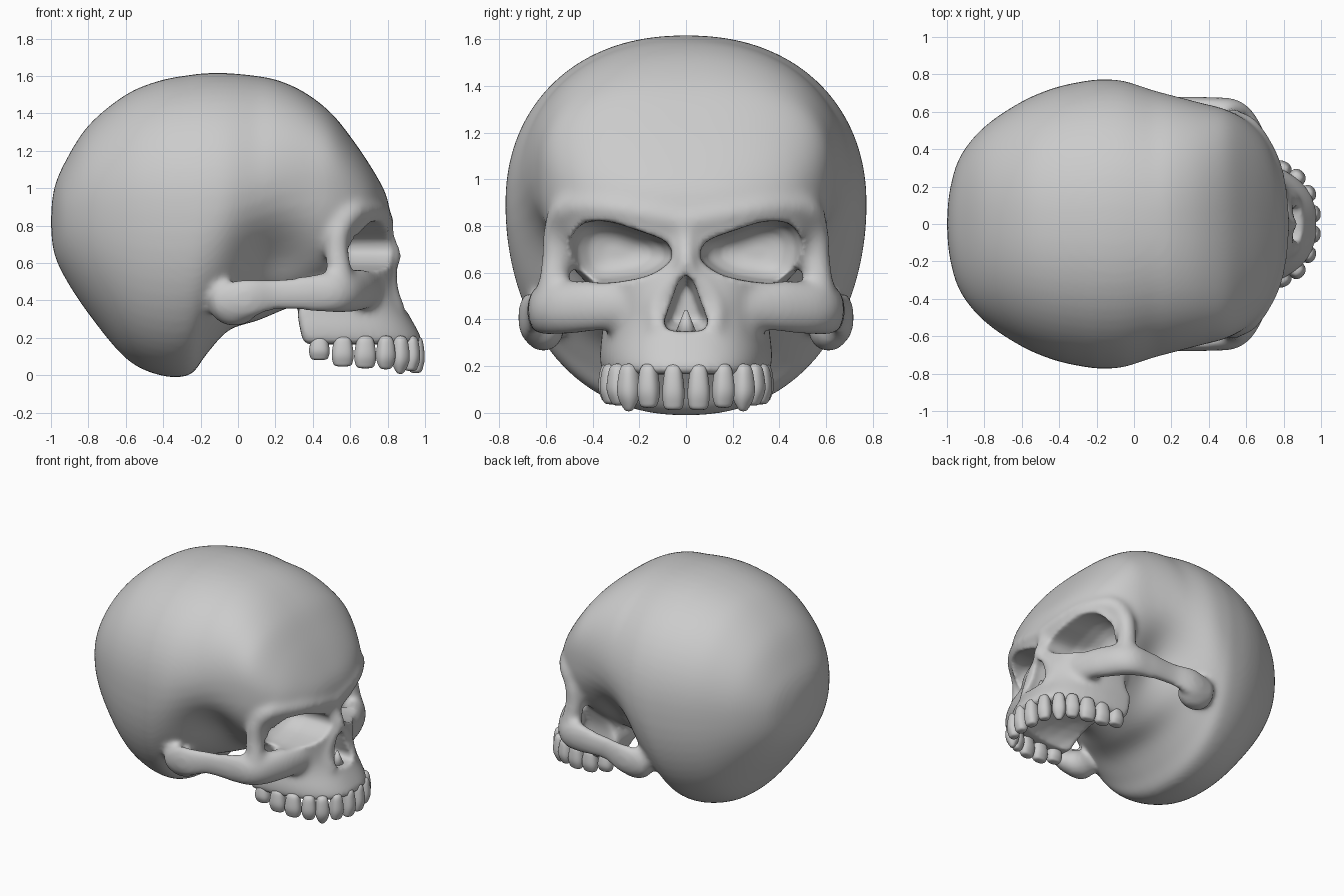
import bpy, bmesh, math
from mathutils import Matrix, Vector

if "Cube" in bpy.data.objects:
    bpy.data.objects.remove(bpy.data.objects["Cube"])


def spline(rows, per, closed=False):
    """Catmull-Rom interpolation through rows of any width."""
    n, out = len(rows), []
    for i in range(n if closed else n - 1):
        idx = [i - 1, i, i + 1, i + 2]
        idx = [k % n if closed else min(max(k, 0), n - 1) for k in idx]
        a, b, c, d = (rows[k] for k in idx)
        for j in range(per):
            t = j / per
            out.append([0.5 * (2 * q + (r - p) * t + (2 * p - 5 * q + 4 * r - s) * t * t
                               + (3 * q - p - 3 * r + s) * t ** 3)
                        for p, q, r, s in zip(a, b, c, d)])
    if not closed:
        out.append(list(rows[-1]))
    return out


def loft(bm, rings):
    """Closed skin through rings with equal point counts."""
    vs = [[bm.verts.new(p) for p in r] for r in rings]
    n = len(vs[0])
    for a, b in zip(vs, vs[1:]):
        for i in range(n):
            j = (i + 1) % n
            bm.faces.new((a[i], a[j], b[j], b[i]))
    bm.faces.new(vs[0])
    bm.faces.new(vs[-1][::-1])


def blob(bm, p, r):
    m = Matrix.Translation(p) @ Matrix.Diagonal((*r, 1))
    bmesh.ops.create_icosphere(bm, subdivisions=3, radius=1, matrix=m)


def ridge(bm, path, per=6):
    """Mirrored bony ridge; path rows are x, y, z, side radius, height radius."""
    for x, y, z, r, h in spline(path, per):
        for s in (1, -1):
            blob(bm, (x, s * y, z), (r, r, h))


def spow(v, e):
    return math.copysign(abs(v) ** e, v)


def finish(bm, name):
    bmesh.ops.recalc_face_normals(bm, faces=bm.faces)
    me = bpy.data.meshes.new(name)
    bm.to_mesh(me)
    bm.free()
    me.polygons.foreach_set("use_smooth", [True] * len(me.polygons))
    ob = bpy.data.objects.new(name, me)
    bpy.context.collection.objects.link(ob)
    return ob


bone = bmesh.new()

# braincase: x, half width, top, bottom, height of greatest width
case = [(-1.0, .02, .85, .79, .82), (-.985, .18, .99, .66, .83), (-.93, .36, 1.13, .53, .85),
        (-.8, .52, 1.335, .33, .87), (-.6, .655, 1.50, .09, .87), (-.42, .73, 1.575, .0, .87),
        (-.26, .765, 1.605, .0, .87), (-.17, .775, 1.615, .11, .87), (-.05, .77, 1.615, .24, .88),
        (.1, .725, 1.60, .29, .92), (.22, .69, 1.575, .34, .97), (.36, .65, 1.51, .40, 1.0),
        (.5, .61, 1.40, .48, 1.0), (.62, .54, 1.25, .52, .93), (.72, .43, 1.10, .56, .87),
        (.79, .25, .97, .66, .83), (.815, .03, .86, .80, .83)]
rings = []
for x, w, top, bot, zc in spline(case, 5):
    e = 2 / (2.2 + .4 * min(max((x - .1) / .4, 0), 1))
    ring = []
    for k in range(64):
        c, s = math.cos(k * math.tau / 64), math.sin(k * math.tau / 64)
        z = zc + (top - zc if s > 0 else zc - bot) * spow(s, e)
        # hollow of the temple
        dent = .28 * math.exp(-((x - .2) / .2) ** 2 - (max(0, z - .56) / .24) ** 2)
        ring.append((x, w * spow(c, e) * (1 - dent), z))
    rings.append(ring)
loft(bone, rings)

# upper jaw: height, front, back, half width
jaw = [(.165, .975, .36, .35), (.19, .985, .345, .365), (.26, .95, .33, .37), (.34, .905, .32, .36),
       (.43, .865, .36, .36), (.56, .835, .42, .40), (.7, .81, .5, .44)]
rings = []
for z, xf, xb, w in spline(jaw, 4):
    ring = []
    for k in range(33):
        a = -math.pi / 2 + math.pi * k / 32
        ring.append((xb + (xf - xb) * spow(math.cos(a), 2 / 2.5), w * spow(math.sin(a), 2 / 2.5), z))
    rings.append(ring)
loft(bone, rings)

# brow and outer eye rim
ridge(bone, [(.765, 0, .815, .07, .06), (.755, .15, .845, .07, .06), (.715, .33, .875, .07, .06),
             (.615, .49, .875, .075, .07), (.545, .545, .79, .065, .07),
             (.53, .555, .66, .065, .07), (.55, .57, .5, .07, .08)])
# cheekbone and arch back to the ear
ridge(bone, [(.71, .28, .46, .06, .10), (.645, .43, .455, .075, .115), (.545, .58, .445, .08, .115),
             (.40, .63, .44, .05, .105), (.2, .645, .43, .04, .09), (.05, .675, .41, .045, .11),
             (-.09, .645, .40, .06, .10)])
# nasal bones and rim of the nose opening
ridge(bone, [(.785, 0, .80, .045, .04), (.80, 0, .72, .045, .04), (.835, 0, .65, .042, .04),
             (.825, .02, .60, .04, .04), (.815, .09, .53, .04, .04), (.825, .13, .44, .04, .04),
             (.855, .12, .36, .04, .04)])
# ear base and tooth-bearing rim
for s in (1, -1):
    blob(bone, (-.02, s * .61, .36), (.13, .09, .10))

skull = finish(bone, "skull")

# cutters: eye sockets, nose opening, palate
cut = bmesh.new()
eye = spline([(.06, .68), (.09, .735), (.21, .782), (.34, .82), (.445, .81), (.495, .74),
              (.487, .637), (.445, .572), (.34, .555), (.17, .585), (.08, .637)], 4, True)
for s in (1, -1):
    loft(cut, [[(x, s * (.29 + (y - .29) * f), .69 + (z - .69) * f) for y, z in eye]
               for x, f in ((1.1, 1), (.75, 1), (.6, .98), (.52, .85), (.47, .6), (.45, .3))])
nose = [(0, .60), (.035, .565), (.065, .48), (.1, .385), (.085, .35), (.03, .345),
        (-.03, .345), (-.085, .35), (-.1, .385), (-.065, .48), (-.035, .565)]
loft(cut, [[(x, y * f, .45 + (z - .45) * f) for y, z in nose] for x, f in ((1.1, 1), (.8, .95), (.70, .6))])
blob(cut, (.5, 0, .14), (.41, .265, .17))
cutter = finish(cut, "cavity_cutter")
cutter.hide_render = True

# fuse, soften, hollow out, soften again
bpy.context.view_layer.objects.active = skull


def apply_mod(kind, **props):
    m = skull.modifiers.new(kind.lower(), kind)
    for k, v in props.items():
        setattr(m, k, v)
    bpy.ops.object.modifier_apply(modifier=m.name)


apply_mod('REMESH', mode='VOXEL', voxel_size=.017, use_smooth_shade=True)
apply_mod('SMOOTH', factor=.5, iterations=14)
apply_mod('BOOLEAN', operation='DIFFERENCE', solver='EXACT', object=cutter)
apply_mod('REMESH', mode='VOXEL', voxel_size=.014, use_smooth_shade=True)
apply_mod('SMOOTH', factor=.5, iterations=5)
bpy.data.objects.remove(cutter)

# upper teeth: x, y, outward angle, half width, tip height, tip taper
teeth = bmesh.new()
for x, y, ang, w, tip, taper in [(.95, .054, 5, .05, .015, .8), (.925, .16, 22, .05, .025, .7),
                                 (.868, .245, 45, .052, .01, .3), (.79, .29, 65, .055, .035, .55),
                                 (.68, .32, 80, .062, .04, .75), (.56, .328, 87, .062, .05, .75),
                                 (.435, .325, 92, .058, .085, .75)]:
    rot = Matrix.Rotation(math.radians(ang), 3, 'Z')
    top = .215
    rings = []
    for t, f in ((0, .7), (.3, .9), (.65, 1.08), (.88, .5 + .55 * taper), (1, taper)):
        z = top + (tip - .005 - top) * t
        d = .052 * (f if t < .7 else f * .8)
        rings.append([Vector((x, y, z)) + rot @ Vector((d * spow(math.cos(a), .7), w * f * spow(math.sin(a), .7), 0))
                      for a in (k * math.tau / 8 for k in range(8))])
    loft(teeth, rings)
upper_teeth = finish(teeth, "upper_teeth")
mir = upper_teeth.modifiers.new("mirror", 'MIRROR')
mir.use_axis = (False, True, False)
mir.use_mirror_merge = False
sub = upper_teeth.modifiers.new("round", 'SUBSURF')
sub.levels = sub.render_levels = 2

# small spine at the foot of the nose opening
spine = bmesh.new()
bmesh.ops.create_cone(spine, cap_ends=True, segments=16, radius1=.05, radius2=.006, depth=.11,
                      matrix=Matrix.Translation((.82, 0, .385)))
finish(spine, "nasal_spine")
